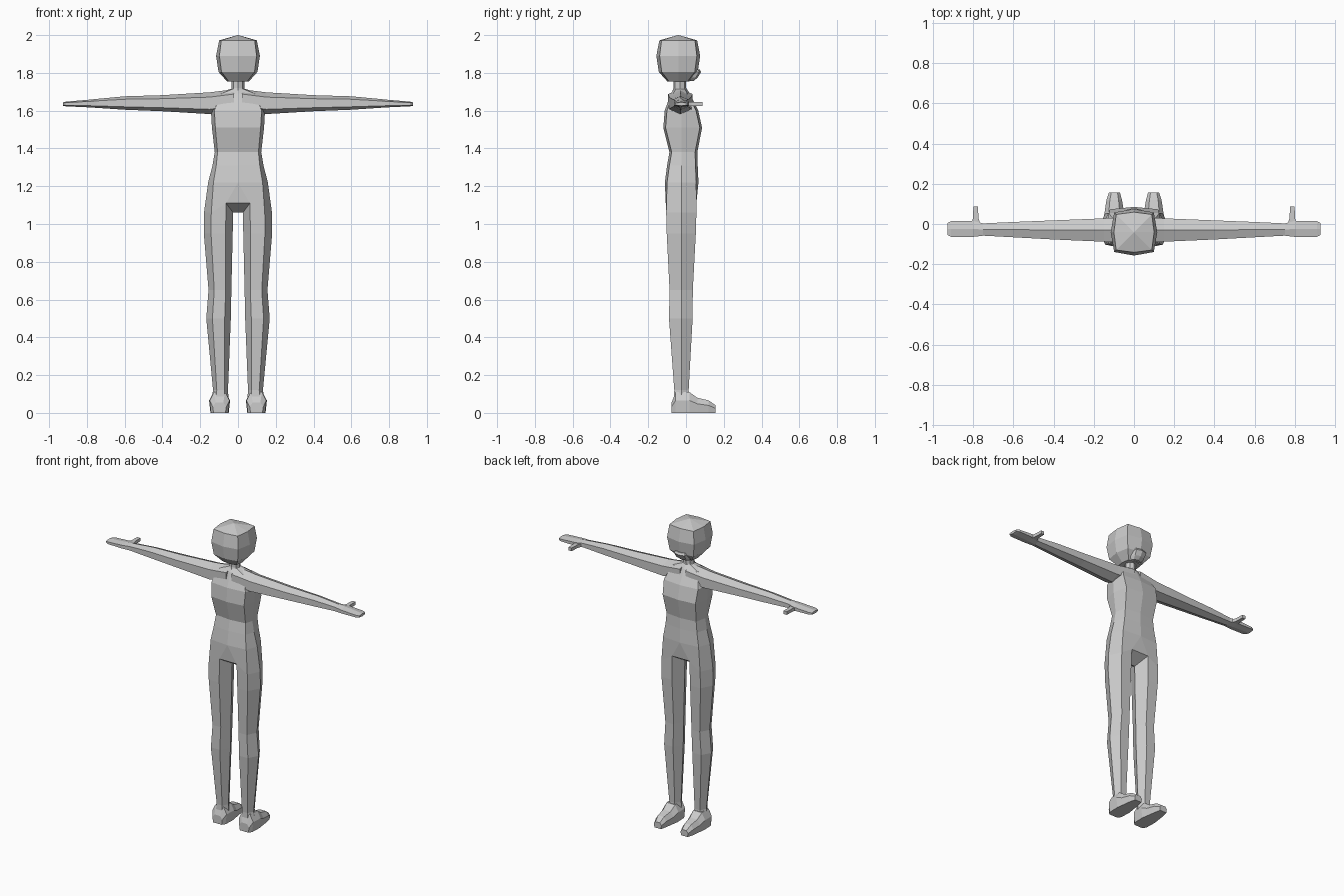
import bpy
import bmesh
from math import cos, sin, pi

cube = bpy.data.objects.get("Cube")
if cube:
    bpy.data.objects.remove(cube, do_unlink=True)

grey = bpy.data.materials.new("plain_grey")
grey.use_nodes = True
grey.diffuse_color = (0.6, 0.6, 0.6, 1)
grey.node_tree.nodes["Principled BSDF"].inputs["Base Color"].default_value = (0.6, 0.6, 0.6, 1)


def add_ring(bm, points):
    return [bm.verts.new(p) for p in points]


def bridge(bm, a, b, closed=True):
    n = len(a)
    for i in range(n if closed else n - 1):
        j = (i + 1) % n
        bm.faces.new((a[i], a[j], b[j], b[i]))


def finish(bm, name, mirror=False):
    if mirror:
        geom = bm.verts[:] + bm.edges[:] + bm.faces[:]
        bmesh.ops.mirror(bm, geom=geom, axis='X', merge_dist=0.0005)
    bmesh.ops.recalc_face_normals(bm, faces=bm.faces[:])
    mesh = bpy.data.meshes.new(name)
    bm.to_mesh(mesh)
    bm.free()
    mesh.materials.append(grey)
    obj = bpy.data.objects.new(name, mesh)
    bpy.context.scene.collection.objects.link(obj)
    return obj


def loft(name, sections, both_sides=False):
    """Skin closed sections and cap the ends, once or on each side."""
    sides = (("left_", 1), ("right_", -1)) if both_sides else (("", 1),)
    for prefix, s in sides:
        bm = bmesh.new()
        rings = [add_ring(bm, [(s * x, y, z) for x, y, z in sec]) for sec in sections]
        for a, b in zip(rings, rings[1:]):
            bridge(bm, a, b)
        bm.faces.new(rings[0])
        bm.faces.new(rings[-1])
        finish(bm, prefix + name)


# Torso and legs as one skin, half built then mirrored
MID = -0.025


def torso_half(z, xf, xs, yb, yf):
    return [(0, yb, z), (xf, yb + 0.012, z), (xs, MID, z), (xf, yf - 0.012, z), (0, yf, z)]


def leg_hex(z, xin, xout, yb, yf):
    w = (xout - xin) * 0.25
    return [(xin + w, yb, z), (xout - w, yb, z), (xout, MID, z),
            (xout - w, yf, z), (xin + w, yf, z), (xin, MID, z)]


bm = bmesh.new()
torso = [add_ring(bm, torso_half(*r)) for r in (
    (1.715, 0.025, 0.04, -0.065, 0.005),
    (1.69, 0.09, 0.11, -0.08, 0.02),
    (1.60, 0.125, 0.143, -0.113, 0.065),
    (1.51, 0.12, 0.138, -0.12, 0.085),
    (1.38, 0.108, 0.123, -0.088, 0.06),
    (1.31, 0.115, 0.135, -0.1, 0.062),
    (1.22, 0.13, 0.158, -0.112, 0.066),
)]
for a, b in zip(torso, torso[1:]):
    bridge(bm, a, b, closed=False)
bm.faces.new(torso[0])

# Hip ring, raised at the front and back of the crotch
hip_pts = leg_hex(1.06, 0.026, 0.18, -0.105, 0.055)
for i in (0, 4):
    hip_pts[i] = (0.063, hip_pts[i][1], 1.11)
hip = add_ring(bm, hip_pts)
bridge(bm, torso[-1], hip[:5], closed=False)
back_c, mid_c, front_c = add_ring(bm, [(0, -0.105, 1.11), (0, MID, 1.06), (0, 0.055, 1.11)])
bm.faces.new((torso[-1][0], back_c, hip[0]))
bm.faces.new((torso[-1][4], hip[4], front_c))
bm.faces.new((back_c, mid_c, hip[5], hip[0]))
bm.faces.new((front_c, hip[4], hip[5], mid_c))

previous = hip
for r in ((0.95, 0.028, 0.181, -0.102, 0.052),
          (0.65, 0.035, 0.156, -0.087, 0.036),
          (0.50, 0.038, 0.168, -0.09, 0.035),
          (0.12, 0.053, 0.132, -0.062, 0.014),
          (0.05, 0.048, 0.145, -0.066, 0.02)):
    ring = add_ring(bm, leg_hex(*r))
    bridge(bm, previous, ring)
    previous = ring
bm.faces.new(previous)
finish(bm, "torso_and_legs", mirror=True)


# Feet, lofted from heel to toe
def foot_section(y, x0, x1, top):
    w = (x1 - x0) * 0.22
    return [(x0 + w * 0.3, y, 0), (x1 - w * 0.3, y, 0), (x1, y, top * 0.6),
            (x1 - w, y, top), (x0 + w, y, top), (x0, y, top * 0.6)]


loft("foot", [foot_section(*s) for s in (
    (-0.076, 0.062, 0.134, 0.055),
    (-0.055, 0.045, 0.15, 0.11),
    (0.018, 0.042, 0.153, 0.11),
    (0.06, 0.05, 0.146, 0.08),
    (0.12, 0.06, 0.137, 0.066),
    (0.157, 0.07, 0.125, 0.04))], both_sides=True)


# Arms with mitten hands, ridged along the top and bottom
def arm_section(x, y0, y1, z0, z1):
    h, ym = (z1 - z0) * 0.22, (y0 + y1) / 2
    return [(x, ym, z1), (x, y1, z1 - h), (x, y1, z0 + h),
            (x, ym, z0), (x, y0, z0 + h), (x, y0, z1 - h)]


loft("arm", [arm_section(*s) for s in (
    (0.02, -0.095, 0.035, 1.6, 1.713),
    (0.15, -0.088, 0.028, 1.582, 1.697),
    (0.4, -0.077, 0.018, 1.597, 1.682),
    (0.6, -0.066, 0.01, 1.605, 1.676),
    (0.75, -0.058, 0.003, 1.615, 1.662),
    (0.8, -0.064, 0.015, 1.618, 1.657),
    (0.91, -0.064, 0.014, 1.623, 1.648),
    (0.927, -0.055, 0.005, 1.626, 1.644))], both_sides=True)


# Thumbs
def thumb_section(y, x0, x1):
    return [(x0, y, 1.625), (x1, y, 1.625), (x1, y, 1.646), (x0, y, 1.646)]


loft("thumb", [thumb_section(*s) for s in (
    (-0.02, 0.75, 0.82), (0.012, 0.768, 0.806),
    (0.03, 0.774, 0.801), (0.087, 0.776, 0.799))], both_sides=True)


# Neck and faceted head
def octagon(z, rx, ry, cy, corner):
    return [(rx * cos(i * pi / 4) * (corner if i % 2 else 1),
             cy + ry * sin(i * pi / 4) * (corner if i % 2 else 1), z) for i in range(8)]


loft("neck", [octagon(z, r, r, -0.033, 1) for z, r in ((1.69, 0.042), (1.72, 0.034), (1.78, 0.034))])

loft("head", [octagon(z, r, r, -0.041, 1.2 if z < 1.95 else 1.25) for z, r in (
    (1.755, 0.058), (1.805, 0.103), (1.89, 0.116), (1.972, 0.1), (2.0, 0.002))])


# Small jaw ledge on the face
def jaw_section(z, w, y):
    return [(-w, 0.02, z), (w, 0.02, z), (w * 0.7, y - 0.01, z), (0, y, z), (-w * 0.7, y - 0.01, z)]


loft("jaw", [jaw_section(*s) for s in (
    (1.757, 0.04, 0.04), (1.775, 0.05, 0.062), (1.805, 0.055, 0.08), (1.818, 0.05, 0.072))])
